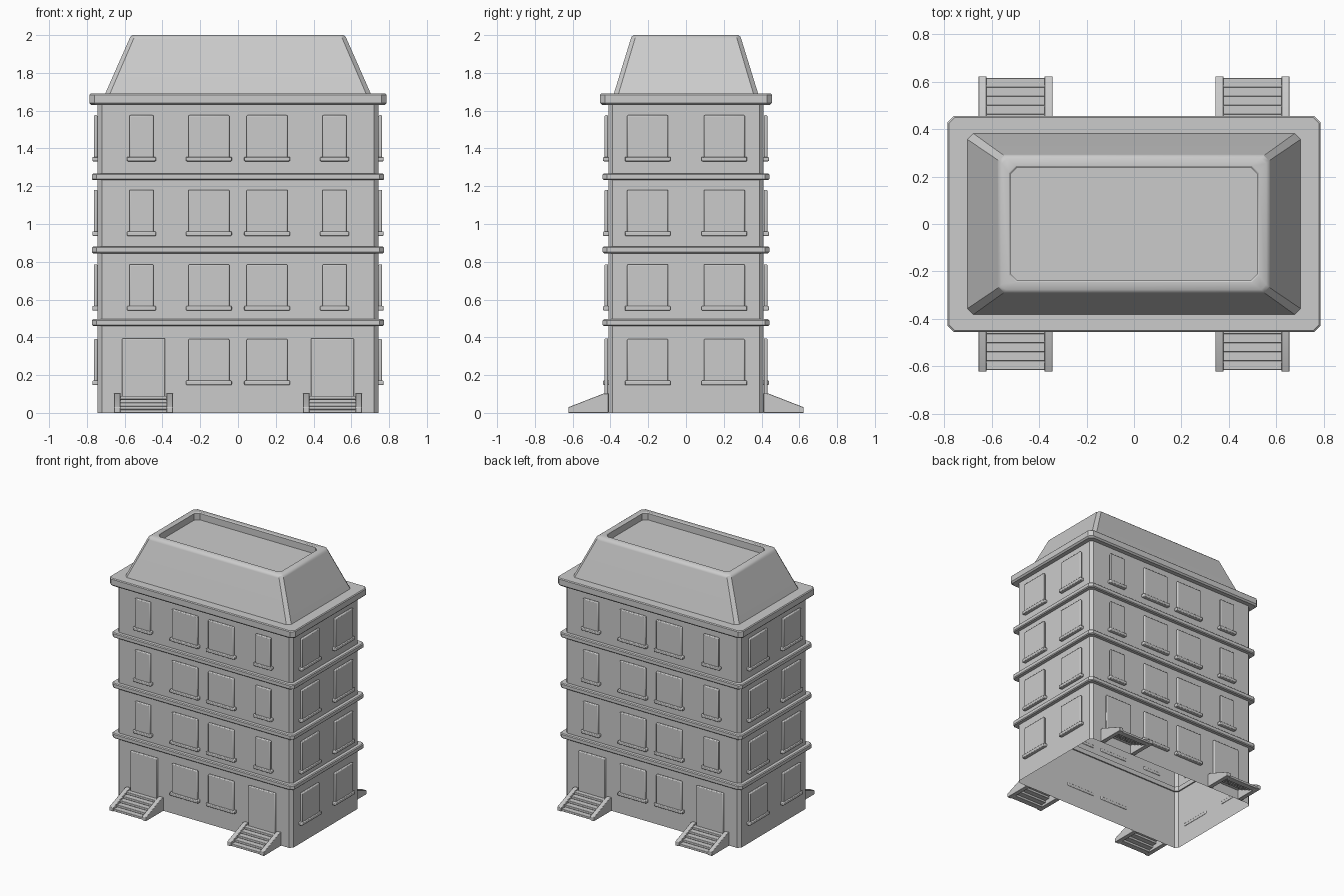
import bpy, bmesh, math
from mathutils import Matrix, Vector

cube = bpy.data.objects.get("Cube")
if cube:
    bpy.data.objects.remove(cube, do_unlink=True)

GREY = (0.6, 0.6, 0.6, 1)
stone = bpy.data.materials.new("plain grey")
stone.use_nodes = True
stone.diffuse_color = GREY
stone.node_tree.nodes["Principled BSDF"].inputs["Base Color"].default_value = GREY

WALL_X, WALL_Y, WALL_TOP = 0.743, 0.411, 1.63
STOREY = 0.395


def finish(bm, name, bevel=0):
    mesh = bpy.data.meshes.new(name)
    bm.to_mesh(mesh)
    bm.free()
    mesh.materials.append(stone)
    obj = bpy.data.objects.new(name, mesh)
    bpy.context.collection.objects.link(obj)
    if bevel:
        mod = obj.modifiers.new("soft edges", "BEVEL")
        mod.width, mod.segments = bevel, 2
    bpy.ops.object.select_all(action="DESELECT")
    obj.select_set(True)
    bpy.context.view_layer.objects.active = obj
    bpy.ops.object.shade_smooth_by_angle()
    return obj


def loft(name, rings, caps=(), closed=False):
    """Skin a stack of corner-cut rectangles: (half x, half y, corner cut, z)."""
    bm = bmesh.new()
    loops = []
    for x, y, c, z in rings:
        pts = [(x, c - y), (x, y - c), (x - c, y), (c - x, y),
               (-x, y - c), (-x, c - y), (c - x, -y), (x - c, -y)]
        loops.append([bm.verts.new((px, py, z)) for px, py in pts])
    pairs = list(zip(loops, loops[1:]))
    if closed:
        pairs.append((loops[-1], loops[0]))
    for a, b in pairs:
        for i in range(8):
            j = (i + 1) % 8
            bm.faces.new((a[i], a[j], b[j], b[i]))
    if "bottom" in caps:
        bm.faces.new(loops[0][::-1])
    if "top" in caps:
        bm.faces.new(loops[-1])
    return finish(bm, name)


def box(bm, turn, u, width, near, far, low, high):
    """Box on one wall: u along it, near to far outward, low to high."""
    centre = Vector((u, -(near + far) / 2, (low + high) / 2))
    size = Matrix.Diagonal((width, far - near, high - low, 1))
    bmesh.ops.create_cube(bm, size=1, matrix=turn @ Matrix.Translation(centre) @ size)


def wall_ring(out, cut, z):
    return (WALL_X + out, WALL_Y + out, cut, z)


# Hollow wall shell, open underneath
loft("walls", [wall_ring(0, 0.022, 0), wall_ring(0, 0.022, WALL_TOP)])

# String courses between storeys
for n, low in enumerate((0.46, 0.845, 1.232), 1):
    high = low + 0.036
    loft(f"string_course_{n}", [
        wall_ring(-0.01, 0.02, low), wall_ring(0.024, 0.022, low),
        wall_ring(0.03, 0.024, low + 0.006), wall_ring(0.03, 0.024, high - 0.006),
        wall_ring(0.024, 0.022, high), wall_ring(-0.01, 0.02, high)], closed=True)

# Cornice slab
loft("cornice", [
    wall_ring(0.033, 0.025, WALL_TOP), wall_ring(0.044, 0.027, 1.641),
    wall_ring(0.044, 0.027, 1.684), wall_ring(0.038, 0.025, 1.69)],
    caps=("bottom", "top"))

# Mansard roof with a rounded rim and sunken deck
loft("roof", [
    (0.703, 0.382, 0.025, 1.69), (0.576, 0.293, 0.022, 1.978),
    (0.57, 0.288, 0.022, 1.991), (0.558, 0.277, 0.022, 2.0),
    (0.527, 0.245, 0.03, 2.0), (0.521, 0.239, 0.03, 1.995),
    (0.521, 0.239, 0.03, 1.945)], caps=("top",))

# Windows, sills and doors on every wall
for k, side in enumerate(("front", "left", "back", "right")):
    turn = Matrix.Rotation(k * math.pi / 2, 4, "Z")
    long_side = k % 2 == 0
    dist = WALL_Y if long_side else WALL_X
    panes, sills = bmesh.new(), bmesh.new()
    for floor in range(4):
        base = 0.165 + floor * STOREY
        if long_side:
            row = [(0.154, 0.217)] + ([(0.511, 0.128)] if floor else [])
        else:
            row = [(0.203, 0.217)]
        for u, width in row:
            for s in (-1, 1):
                box(panes, turn, s * u, width, dist + 0.001, dist + 0.02, base, base + 0.226)
                box(sills, turn, s * u, width + 0.025, dist - 0.004, dist + 0.028,
                    base - 0.018, base + 0.006)
    finish(panes, f"{side}_windows", 0.006)
    finish(sills, f"{side}_sills", 0.005)
    if not long_side:
        continue

    doors, steps, cheeks = bmesh.new(), bmesh.new(), bmesh.new()
    for s in (-1, 1):
        u = s * 0.5
        box(doors, turn, u, 0.228, dist + 0.001, dist + 0.02, 0.08, 0.395)
        # Flight of five steps
        for i in range(5):
            edge = 0.616 - 0.038 * i
            inner = WALL_Y if i == 4 else edge - 0.045
            box(steps, turn, u, 0.25, inner, edge, 0.018 * i, 0.018 * (i + 1))
        # Sloping cheek walls
        profile = [(WALL_Y, 0), (0.623, 0), (0.623, 0.03), (0.435, 0.103), (WALL_Y, 0.103)]
        for t in (-1, 1):
            x = u + t * 0.139
            a, b = [[cheeks.verts.new(turn @ Vector((x + h, -y, z))) for y, z in profile]
                    for h in (-0.017, 0.017)]
            cheeks.faces.new(a)
            cheeks.faces.new(b[::-1])
            for i in range(len(profile)):
                cheeks.faces.new((a[i], b[i], b[i - 1], a[i - 1]))
    bmesh.ops.recalc_face_normals(cheeks, faces=cheeks.faces)
    finish(doors, f"{side}_doors", 0.006)
    finish(steps, f"{side}_steps", 0.003)
    finish(cheeks, f"{side}_stair_cheeks", 0.003)
